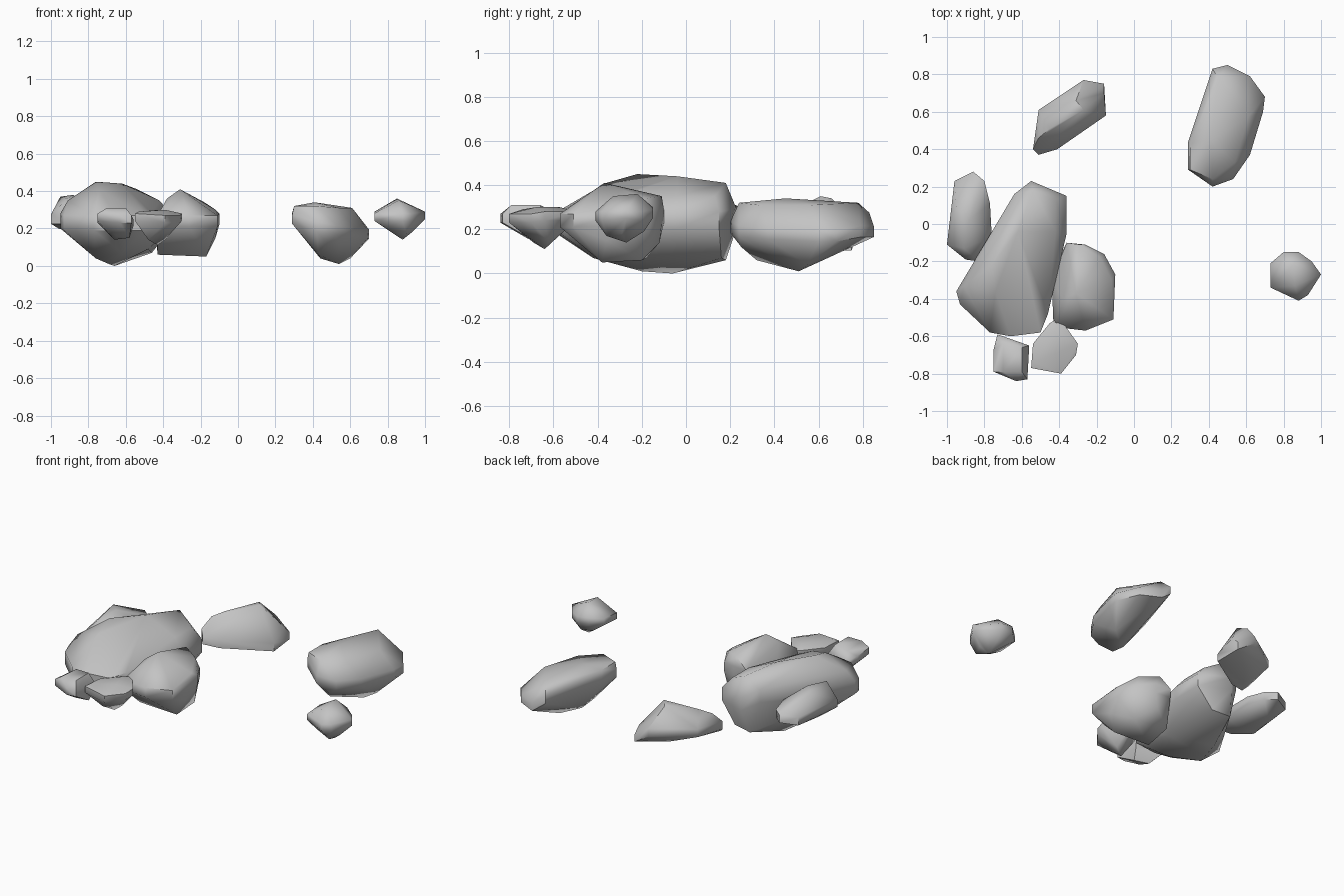
import bpy
import bmesh
import math

old_cube = bpy.data.objects.get("Cube")
if old_cube:
    bpy.data.objects.remove(old_cube, do_unlink=True)

# One plain stone colour
stone = bpy.data.materials.new("stone_grey")
stone.use_nodes = True
colour = (0.55, 0.55, 0.55, 1)
stone.diffuse_color = colour
shader = next(n for n in stone.node_tree.nodes if n.type == 'BSDF_PRINCIPLED')
shader.inputs["Base Color"].default_value = colour

CENTIMETRE = 0.01


def rock(name, rim, band, crown, base):
    """Chipped boulder: a girdle outline (x, y, z) with a side wall of
    thickness band, closed by crown points above and base points below.
    All sizes are given in hundredths of a unit."""
    points = list(crown) + list(base)
    for x, y, z in rim:
        points.append((x, y, z + band / 2))
        points.append((x, y, z - band / 2))

    bm = bmesh.new()
    verts = [bm.verts.new([c * CENTIMETRE for c in p]) for p in points]

    # Wrap the points in a tight skin and drop whatever lies inside it
    hull = bmesh.ops.convex_hull(bm, input=verts)
    unused = hull["geom_interior"] + hull["geom_unused"]
    loose = {g for g in unused if isinstance(g, bmesh.types.BMVert)}
    bmesh.ops.delete(bm, geom=list(loose), context='VERTS')

    # Merge nearly level neighbours into broad chipped facets
    bmesh.ops.dissolve_limit(bm, angle_limit=math.radians(4),
                             verts=bm.verts[:], edges=bm.edges[:])
    bmesh.ops.recalc_face_normals(bm, faces=bm.faces[:])

    mesh = bpy.data.meshes.new(name)
    bm.to_mesh(mesh)
    bm.free()
    mesh.materials.append(stone)
    obj = bpy.data.objects.new(name, mesh)
    bpy.context.collection.objects.link(obj)

    # Soft shading across shallow facets, crisp along the hard chips
    bpy.ops.object.select_all(action='DESELECT')
    obj.select_set(True)
    bpy.context.view_layer.objects.active = obj
    bpy.ops.object.shade_smooth_by_angle(angle=math.radians(55))


# Main boulder of the cluster
rock("main_boulder",
     rim=[(-95, -36, 24), (-93, -43, 23), (-77, -58, 23), (-66, -60, 23),
          (-50, -58, 23), (-46, -48, 24), (-36, -5, 24), (-36, 15, 24),
          (-55, 23, 25), (-64, 16, 30)],
     band=8,
     crown=[(-76, -22, 45), (-74, -36, 41), (-62, -4, 44), (-54, 18, 41),
            (-42, 13, 35), (-42, -4, 35), (-91, -33, 35)],
     base=[(-69, -20, 1), (-66, -6, 0), (-76, -30, 4), (-48, -26, 9),
           (-46, 16, 7), (-58, 18, 6), (-62, -42, 7)])

# Rounded block leaning on the main boulder
rock("leaning_boulder",
     rim=[(-36, -10, 26), (-26, -11, 26), (-16, -16, 24), (-10, -27, 25),
          (-12, -40, 23), (-11, -51, 24), (-26, -57, 24), (-43, -55, 24),
          (-44, -30, 22)],
     band=6,
     crown=[(-31, -37, 41), (-38, -40, 36), (-29, -11, 35), (-18, -18, 34),
            (-12, -30, 30)],
     base=[(-43, -38, 6), (-17, -38, 5), (-17, -20, 6), (-40, -18, 7),
           (-12, -36, 15), (-28, -12, 14)])

# Slab tucked against the outer side of the cluster
rock("side_slab",
     rim=[(-86, 28, 26), (-96, 23, 25), (-100, -11, 25), (-90, -19, 25),
          (-83, -20, 25), (-76, -7, 26), (-77, 11, 27), (-80, 23, 26)],
     band=5,
     crown=[(-91, -13, 36), (-95, 9, 37), (-88, 2, 38)],
     base=[(-92, 12, 19), (-86, -6, 19), (-96, 0, 20)])

# Two small stones at the front of the cluster
rock("front_stone_outer",
     rim=[(-73, -59, 24), (-56, -65, 23), (-57, -83, 25), (-63, -84, 25),
          (-75, -79, 26), (-75, -67, 25)],
     band=4,
     crown=[(-70, -79, 31), (-60, -79, 31), (-60, -66, 31), (-70, -64, 30)],
     base=[(-58, -69, 15), (-65, -72, 16), (-66, -65, 14)])
rock("front_stone_inner",
     rim=[(-40, -50, 26), (-30, -64, 26), (-31, -70, 25), (-39, -80, 25),
          (-55, -77, 26), (-54, -64, 26), (-45, -53, 26)],
     band=4,
     crown=[(-53, -74, 29), (-39, -68, 30), (-42, -57, 30)],
     base=[(-43, -64, 11), (-48, -69, 14), (-39, -62, 14)])

# Arched wedge-shaped stone at the back
rock("back_wedge",
     rim=[(-27, 77, 20), (-16, 75, 13), (-15, 58, 12), (-26, 51, 13),
          (-41, 40, 14), (-51, 37, 15), (-54, 40, 18), (-51, 61, 20)],
     band=5,
     crown=[(-27, 61, 35), (-31, 66, 34), (-45, 51, 30), (-51, 46, 27),
            (-16, 70, 20)],
     base=[(-32, 62, 10), (-44, 47, 11), (-24, 60, 10)])

# Large keeled boulder at the back, standing apart
rock("back_boulder",
     rim=[(42, 83, 25), (50, 85, 19), (62, 79, 19), (70, 68, 17), (69, 60, 17),
          (62, 37, 18), (53, 24, 19), (42, 20, 21), (29, 29, 25), (29, 44, 26)],
     band=5,
     crown=[(30, 29, 32), (30, 43, 32), (41, 45, 34), (45, 78, 32), (61, 57, 31),
            (54, 33, 31), (42, 24, 32)],
     base=[(54, 51, 1), (60, 55, 4), (44, 43, 4), (43, 32, 6), (48, 25, 12)])

# Small lone stone
rock("lone_stone",
     rim=[(73, -21, 27), (80, -15, 28), (88, -15, 27), (95, -20, 26),
          (100, -27, 27), (93, -38, 26), (88, -41, 26), (73, -34, 26)],
     band=4,
     crown=[(85, -22, 36), (86, -33, 35), (75, -25, 30)],
     base=[(88, -27, 14), (90, -36, 17), (93, -29, 18), (80, -34, 20),
           (80, -20, 20), (88, -19, 19)])
